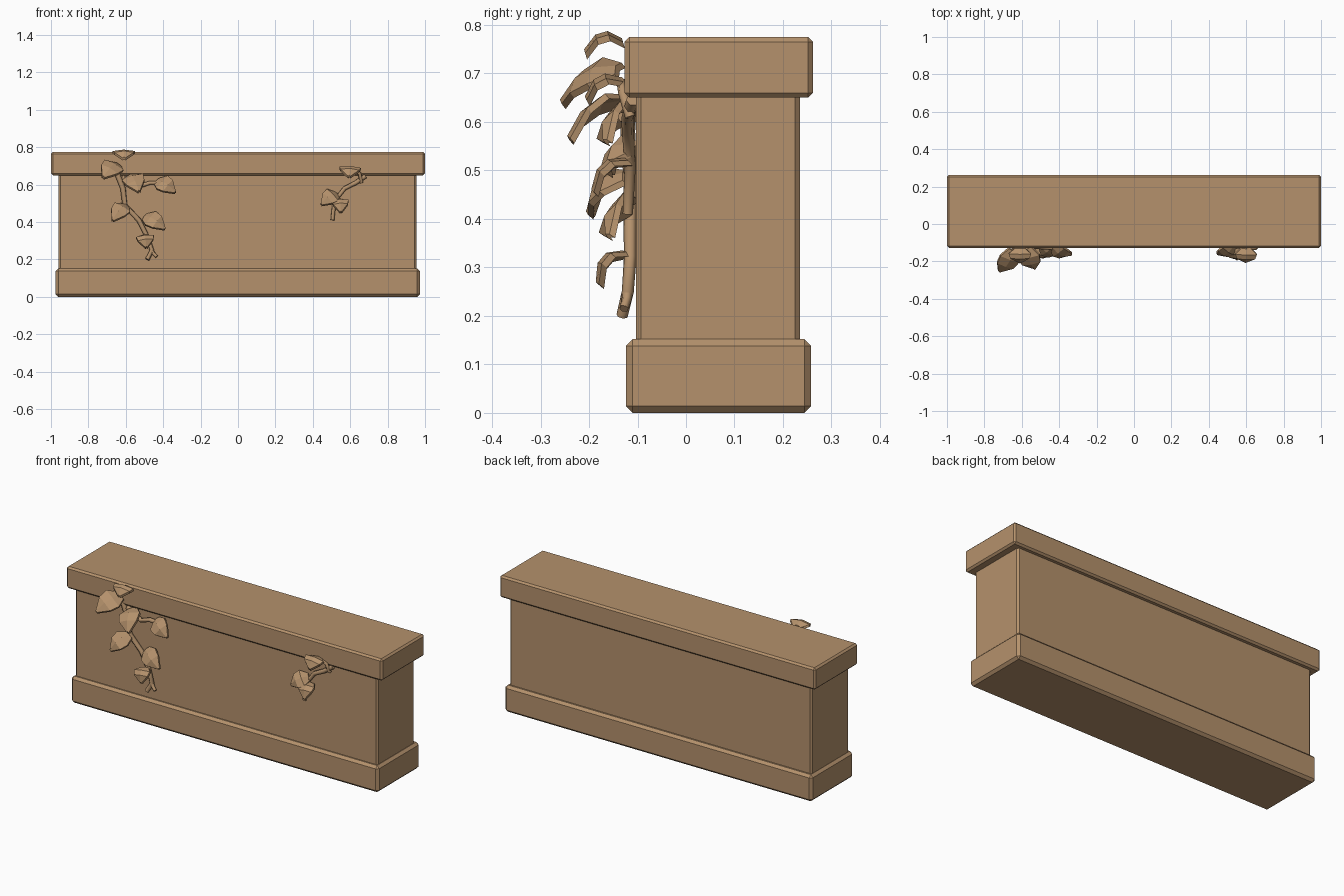
import bpy, bmesh
from mathutils import Vector

cube = bpy.data.objects.get("Cube")
if cube:
    bpy.data.objects.remove(cube, do_unlink=True)

# One stone colour for everything
stone = bpy.data.materials.new("tan_stone")
stone.use_nodes = True
colour = (0.46, 0.285, 0.15, 1)
stone.diffuse_color = colour
stone.node_tree.nodes["Principled BSDF"].inputs["Base Color"].default_value = colour


def finish(name, bm):
    bmesh.ops.recalc_face_normals(bm, faces=bm.faces[:])
    mesh = bpy.data.meshes.new(name)
    bm.to_mesh(mesh)
    bm.free()
    mesh.materials.append(stone)
    ob = bpy.data.objects.new(name, mesh)
    bpy.context.collection.objects.link(ob)
    return ob


def slab(name, lo, hi, bevel):
    lo, hi = Vector(lo), Vector(hi)
    bm = bmesh.new()
    bmesh.ops.create_cube(bm, size=1)
    for v in bm.verts:
        v.co = (lo + hi) / 2 + v.co * (hi - lo)
    ob = finish(name, bm)
    mod = ob.modifiers.new("chamfer", 'BEVEL')
    mod.width = bevel
    mod.segments = 1
    return ob


def leaf(name, base, tip, width, arch=0.025, thick=0.014):
    """Arched, pointed leaf with a raised midrib."""
    base, tip = Vector(base), Vector(tip)
    along = tip - base
    side = along.cross(Vector((0, -1, 0.6))).normalized()
    out = side.cross(along).normalized()
    if out.y > 0:
        out = -out
    bm = bmesh.new()
    rows = []
    for t, half, lift in ((0, 0.22, 0), (0.3, 0.5, 0.9), (0.62, 0.43, 0.9), (1, 0.05, 0)):
        ring = []
        for depth in (0, thick):
            for s in (-1, 0, 1):
                rib = 0.008 if s == 0 else 0
                ring.append(bm.verts.new(base + along * t + side * (s * half * width)
                                         + out * (lift * arch + rib - depth)))
        rows.append([ring[i] for i in (0, 1, 2, 5, 4, 3)])
    for a, b in zip(rows, rows[1:]):
        for i in range(6):
            j = (i + 1) % 6
            bm.faces.new((a[i], a[j], b[j], b[i]))
    bm.faces.new(rows[0])
    bm.faces.new(rows[-1])
    return finish(name, bm)


def stem(name, points, radius):
    """Low-poly tapered vine following a path."""
    curve = bpy.data.curves.new(name, 'CURVE')
    curve.dimensions = '3D'
    curve.bevel_depth = radius
    curve.bevel_resolution = 1
    curve.use_fill_caps = True
    line = curve.splines.new('POLY')
    line.points.add(len(points) - 1)
    for i, (p, co) in enumerate(zip(line.points, points)):
        p.co = (*co, 1)
        p.radius = 1 - 0.3 * i / len(points)
    curve.materials.append(stone)
    ob = bpy.data.objects.new(name, curve)
    bpy.context.collection.objects.link(ob)


# Wall: plinth, body and coping
slab("plinth", (-0.975, -0.124, 0), (0.972, 0.258, 0.152), 0.014)
slab("wall_body", (-0.96, -0.103, 0.13), (0.955, 0.235, 0.67), 0.01)
slab("coping", (-1, -0.127, 0.65), (1, 0.262, 0.775), 0.01)

# Vines creeping on the front
stem("right_vine", [(-0.65, -0.115, 0.67), (-0.615, -0.12, 0.58), (-0.605, -0.115, 0.49),
                    (-0.53, -0.115, 0.41), (-0.485, -0.115, 0.32), (-0.46, -0.12, 0.25),
                    (-0.485, -0.132, 0.20)], 0.016)
stem("right_vine_fork", [(-0.465, -0.12, 0.26), (-0.455, -0.122, 0.235), (-0.435, -0.128, 0.215)], 0.012)
stem("right_vine_branch", [(-0.62, -0.115, 0.64), (-0.53, -0.12, 0.59), (-0.47, -0.125, 0.61),
                           (-0.4, -0.13, 0.61)], 0.014)
stem("left_vine", [(0.68, -0.11, 0.645), (0.63, -0.12, 0.61), (0.57, -0.12, 0.58),
                   (0.515, -0.115, 0.51), (0.505, -0.12, 0.41)], 0.014)
stem("left_vine_branch", [(0.66, -0.115, 0.61), (0.65, -0.13, 0.66), (0.6, -0.135, 0.685)], 0.011)

# Leaves: base point, tip point, width
leaves = [
    ((-0.645, -0.14, 0.71), (-0.72, -0.255, 0.64), 0.12),
    ((-0.61, -0.13, 0.765), (-0.61, -0.208, 0.742), 0.12),
    ((-0.575, -0.13, 0.65), (-0.53, -0.24, 0.565), 0.12),
    ((-0.435, -0.12, 0.62), (-0.335, -0.165, 0.56), 0.10),
    ((-0.60, -0.125, 0.49), (-0.67, -0.20, 0.41), 0.10),
    ((-0.50, -0.115, 0.43), (-0.39, -0.16, 0.365), 0.10),
    ((-0.50, -0.125, 0.33), (-0.49, -0.18, 0.265), 0.095),
    ((0.60, -0.13, 0.685), (0.595, -0.205, 0.645), 0.115),
    ((0.53, -0.115, 0.55), (0.445, -0.16, 0.495), 0.095),
    ((0.545, -0.12, 0.52), (0.55, -0.19, 0.455), 0.09),
]
for n, (base, tip, width) in enumerate(leaves, 1):
    leaf(f"ivy_leaf_{n}", base, tip, width)
